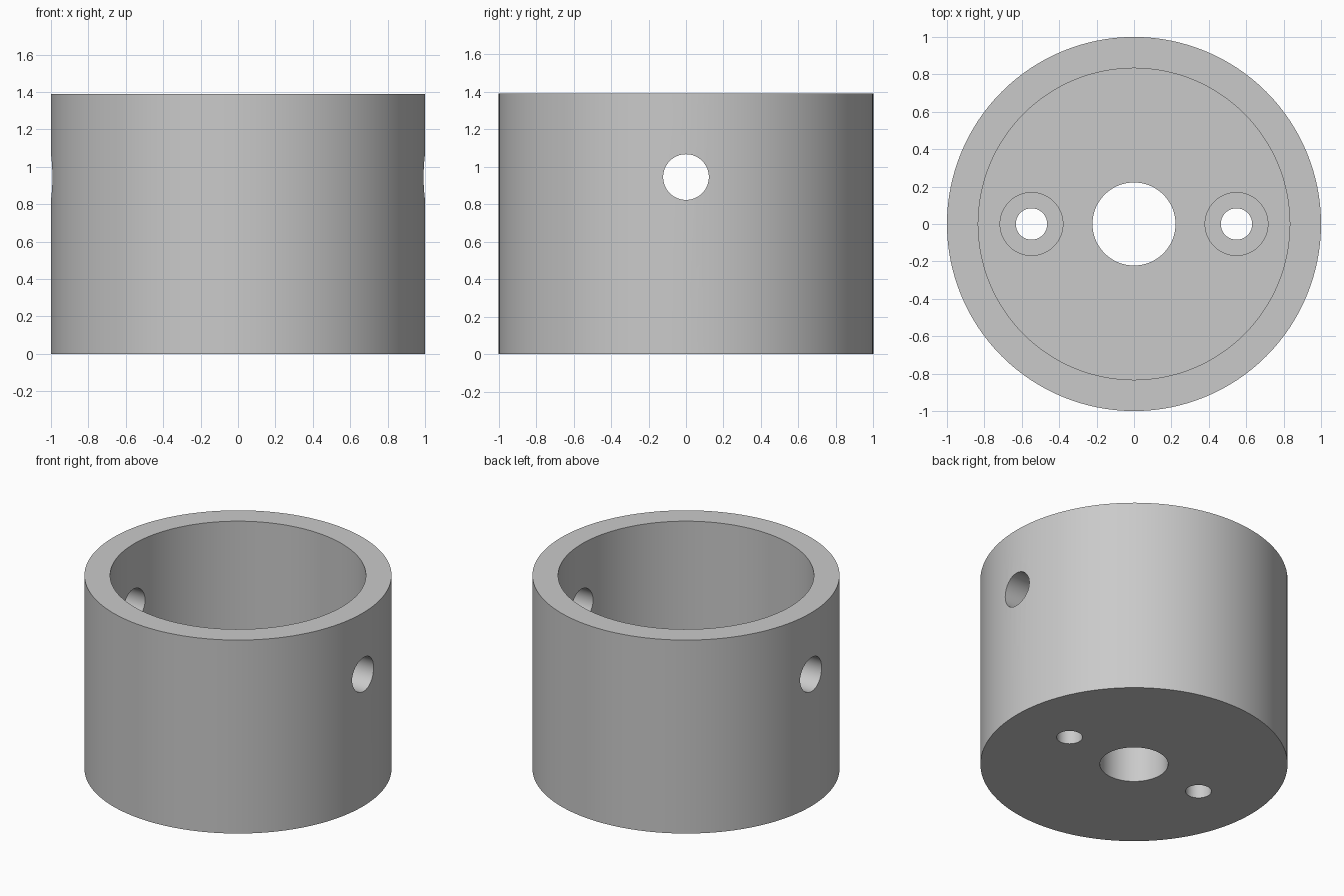
import bpy, bmesh, math

if "Cube" in bpy.data.objects:
    bpy.data.objects.remove(bpy.data.objects["Cube"])

RADIUS, HEIGHT = 1.0, 1.39
INNER, FLOOR = 0.833, 0.40
BORE = 0.222
SCREW_X, SCREW_R = 0.548, 0.084
HEAD_R, HEAD_DEPTH = 0.168, 0.17
PIN_Z, PIN_R = 0.945, 0.122

grey = bpy.data.materials.new("plain grey")
grey.use_nodes = True
colour = (0.59, 0.59, 0.59, 1)
grey.diffuse_color = colour
grey.node_tree.nodes["Principled BSDF"].inputs["Base Color"].default_value = colour


def lathe(name, profile, segments):
    """Revolve a closed (radius, height) profile around z."""
    bm = bmesh.new()
    rings = []
    for i in range(segments):
        a = 2 * math.pi * i / segments
        rings.append([bm.verts.new((r * math.cos(a), r * math.sin(a), z))
                      for r, z in profile])
    n = len(profile)
    for i in range(segments):
        here, after = rings[i], rings[(i + 1) % segments]
        for j in range(n):
            k = (j + 1) % n
            bm.faces.new((here[j], after[j], after[k], here[k]))
    bmesh.ops.recalc_face_normals(bm, faces=bm.faces)
    mesh = bpy.data.meshes.new(name)
    bm.to_mesh(mesh)
    bm.free()
    mesh.materials.append(grey)
    obj = bpy.data.objects.new(name, mesh)
    bpy.context.collection.objects.link(obj)
    return obj


def drill(target, radius, depth, location, rotation=(0, 0, 0)):
    """Cut a round hole centred on the location."""
    bpy.ops.mesh.primitive_cylinder_add(vertices=64, radius=radius, depth=depth,
                                        location=location, rotation=rotation)
    cutter = bpy.context.object
    cutter.name = "hole_cutter"
    cutter.hide_render = True
    cutter.data.materials.append(grey)
    bpy.ops.object.select_all(action="DESELECT")
    target.select_set(True)
    bpy.context.view_layer.objects.active = target
    mod = target.modifiers.new("hole", "BOOLEAN")
    mod.operation = "DIFFERENCE"
    mod.solver = "EXACT"
    mod.object = cutter
    bpy.ops.object.modifier_apply(modifier=mod.name)
    bpy.data.objects.remove(cutter)


# Cup with a thick floor and a central bore
cup = lathe("cup_housing", [(BORE, 0), (RADIUS, 0), (RADIUS, HEIGHT),
                            (INNER, HEIGHT), (INNER, FLOOR), (BORE, FLOOR)], 128)

# Cross hole through both side walls
drill(cup, PIN_R, 3, (0, 0, PIN_Z), (0, math.pi / 2, 0))

# Counterbored screw holes in the floor
for side in (-1, 1):
    drill(cup, HEAD_R, 2 * HEAD_DEPTH, (side * SCREW_X, 0, FLOOR))
    drill(cup, SCREW_R, 1, (side * SCREW_X, 0, 0))

bpy.ops.object.shade_smooth_by_angle(angle=math.radians(30))
